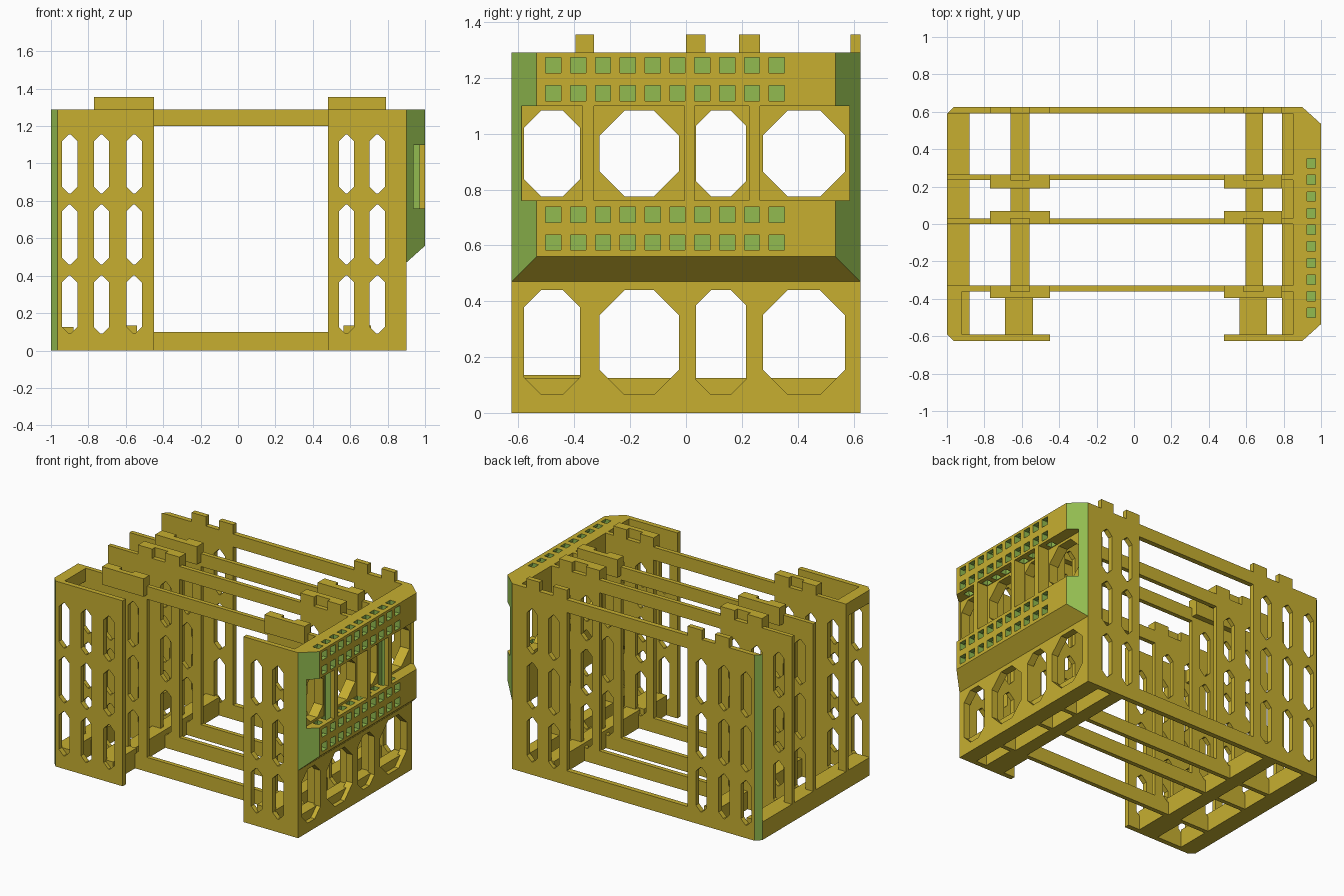
import bpy, bmesh, math
from mathutils import Vector

if "Cube" in bpy.data.objects:
    bpy.data.objects.remove(bpy.data.objects["Cube"])


def mat(name, col):
    m = bpy.data.materials.new(name)
    m.diffuse_color = (*col, 1)
    m.use_nodes = True
    m.node_tree.nodes["Principled BSDF"].inputs["Base Color"].default_value = m.diffuse_color
    return m


OCHRE = mat("ochre", (0.57, 0.43, 0.03))
GREEN = mat("leaf_green", (0.29, 0.50, 0.08))


def finish(name, bm, mats):
    bmesh.ops.recalc_face_normals(bm, faces=bm.faces)
    me = bpy.data.meshes.new(name)
    bm.to_mesh(me)
    bm.free()
    for m in mats:
        me.materials.append(m)
    ob = bpy.data.objects.new(name, me)
    bpy.context.collection.objects.link(ob)
    return ob


def add_prism(bm, pts, axis, lo, hi):
    """Extrude a 2D outline along an axis."""
    def p(a, b, c):
        return {'x': (c, a, b), 'y': (a, c, b), 'z': (a, b, c)}[axis]
    f = bm.faces.new([bm.verts.new(p(a, b, lo)) for a, b in pts])
    g = bmesh.ops.extrude_face_region(bm, geom=[f])
    d = Vector(p(0, 0, hi - lo))
    bmesh.ops.translate(bm, verts=[v for v in g['geom'] if isinstance(v, bmesh.types.BMVert)], vec=d)


def rect(a0, a1, b0, b1):
    return [(a0, b0), (a1, b0), (a1, b1), (a0, b1)]


def octagon(a0, a1, b0, b1, c):
    return [(a0 + c, b0), (a1 - c, b0), (a1, b0 + c), (a1, b1 - c),
            (a1 - c, b1), (a0 + c, b1), (a0, b1 - c), (a0, b0 + c)]


def solid(name, prisms, mats=(OCHRE, GREEN)):
    bm = bmesh.new()
    for args in prisms:
        add_prism(bm, *args)
    return finish(name, bm, mats)


def box(name, x0, x1, y0, y1, z0, z1):
    return solid(name, [(rect(x0, x1, y0, y1), 'z', z0, z1)])


def cut(ob, prisms, material=OCHRE):
    cutter = solid("cutter", prisms, (material,))
    cutter.hide_render = True
    m = ob.modifiers.new("cut", 'BOOLEAN')
    m.operation, m.solver, m.object = 'DIFFERENCE', 'EXACT', cutter
    m.material_mode = 'TRANSFER'
    bpy.context.view_layer.objects.active = ob
    bpy.ops.object.modifier_apply(modifier=m.name)
    bpy.data.objects.remove(cutter)


def paint_corners(ob):
    """Upright diagonal corner faces are green."""
    for f in ob.data.polygons:
        if abs(f.normal.x) > 0.2 and abs(f.normal.y) > 0.2:
            f.material_index = 1


TOP = 1.29
COLS = (-0.9, -0.73, -0.555, 0.58, 0.745)
ROWS = ((0.09, 0.40), (0.46, 0.78), (0.84, 1.155))


def pierce(ob, y0, y1, z0=0.1, z1=1.2):
    holes = [(octagon(x - 0.041, x + 0.041, a, b, 0.036), 'y', y0 - 0.1, y1 + 0.1)
             for x in COLS for a, b in ROWS]
    holes.append((rect(-0.45, 0.48, z0, z1), 'y', y0 - 0.1, y1 + 0.1))
    cut(ob, holes)


# outer front and back walls with bevelled left corners
for name, s, z0, z1 in (("front_wall", -1, -0.5, 2), ("back_wall", 1, 0.1, 1.2)):
    plan = [(-1, s * 0.59), (-0.965, s * 0.625), (0.9, s * 0.625), (0.9, s * 0.59)]
    wall = solid(name, [(plan, 'z', 0, TOP)])
    paint_corners(wall)
    pierce(wall, min(s * 0.59, s * 0.625), max(s * 0.59, s * 0.625), z0, z1)

# inner ribs
RIBS = ((-0.36, -0.33), (0.0, 0.03), (0.235, 0.265))
for i, (y0, y1) in enumerate(RIBS):
    rib = box(f"inner_rib_{i}", -1, 0.9, y0, y1, 0, TOP)
    pierce(rib, y0, y1)

# notched tabs on top of the ribs and back wall
TABS = ((-0.36, -0.33, (-0.395, -0.36)), (0.0, 0.03, (0.03, 0.07)),
        (0.235, 0.265, (0.19, 0.235)), (0.59, 0.625, None))
for i, (y0, y1, pad) in enumerate(TABS):
    for side, xs in (("left", (-0.77, -0.66, -0.56, -0.45)), ("right", (0.48, 0.585, 0.69, 0.79))):
        parts = [(rect(xs[0], xs[1], y0, y1), 'z', TOP, 1.355),
                 (rect(xs[2], xs[3], y0, y1), 'z', TOP, 1.355)]
        if pad:
            parts.append((rect(xs[0], xs[3], *pad), 'z', 1.23, 1.355))
        solid(f"{side}_tab_{i}", parts)

# low beams running front to back
box("left_sill", -1, -0.88, -0.59, 0.59, 0, 0.125)
box("right_sill", 0.79, 0.87, -0.59, 0.59, 0, 0.125)
box("left_floor_beam", -0.66, -0.56, -0.345, 0.6, 0, 0.125)
box("right_floor_beam", 0.595, 0.69, -0.345, 0.6, 0, 0.125)
box("left_front_beam", -0.69, -0.54, -0.6, -0.345, 0, 0.135)
box("right_front_beam", 0.565, 0.71, -0.6, -0.345, 0, 0.135)
box("left_top_beam", -1, -0.92, -0.59, -0.36, 1.2, TOP)

# lower right wall with octagonal windows
BAYS = ((-0.58, -0.38, 0.062), (-0.31, -0.025, 0.09), (0.035, 0.215, 0.055), (0.275, 0.57, 0.09))
lower = box("lower_side_wall", 0.85, 0.9, -0.625, 0.625, 0, 0.47)
cut(lower, [(octagon(a, b, 0.065, 0.44, c), 'x', 0.7, 1.1) for a, b, c in BAYS])

# upper right wall, swelling outward with bevelled corners
bm = bmesh.new()
for s in (-1, 1):
    for x, y, z in ((0.85, 0.625, 0.47), (0.9, 0.625, 0.47), (1, 0.535, 0.56),
                    (1, 0.535, TOP), (0.9, 0.625, TOP), (0.85, 0.625, TOP)):
        bm.verts.new((x, s * y, z))
bmesh.ops.convex_hull(bm, input=bm.verts[:])
bmesh.ops.dissolve_limit(bm, angle_limit=0.02, verts=bm.verts[:], edges=bm.edges[:])
upper = finish("upper_side_wall", bm, (OCHRE, GREEN))
paint_corners(upper)

# square channels, sideways and downward
H = 0.0275
YS = [-0.475 + 0.0889 * k for k in range(10)]
cut(upper, [(rect(y - H, y + H, z - H, z + H), 'x', 0.923, 1.1)
            for y in YS for z in (0.61, 0.71, 1.145, 1.245)], GREEN)
cut(upper, [(rect(0.925, 0.97, y - 0.025, y + 0.025), 'z', 0.6, 1.4) for y in YS], GREEN)

# pockets and their octagonal windows
POCKETS = ((-0.59, -0.37), (-0.33, -0.005), (0.03, 0.225), (0.265, 0.585))
cut(upper, [(rect(a, b, 0.76, 1.10), 'x', 0.92, 1.1) for a, b in POCKETS])
cut(upper, [(octagon(a, b, 0.775, 1.083, c), 'x', 0.7, 1.1) for a, b, c in BAYS])
